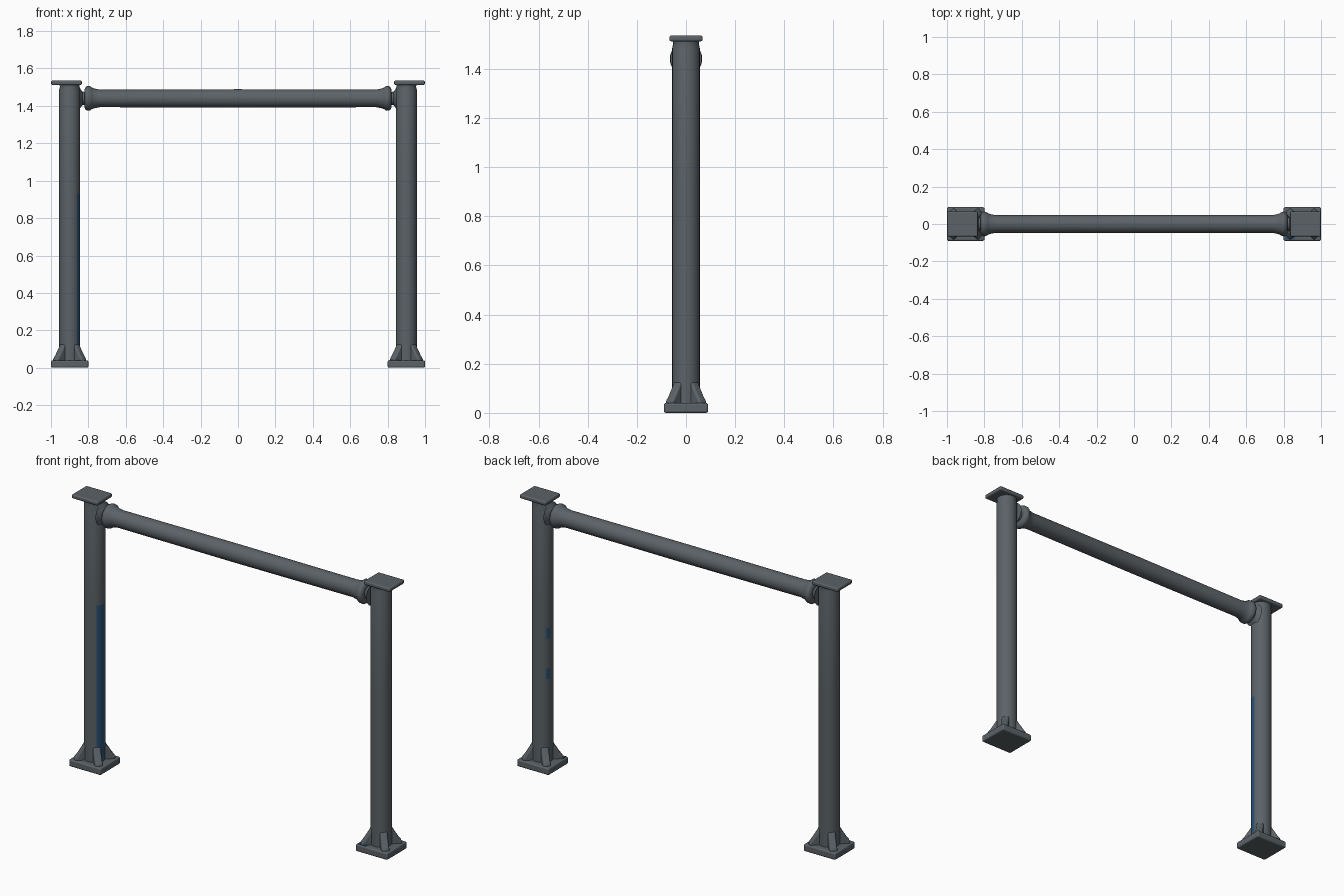
import bpy, bmesh, math
from mathutils import Matrix, Vector

if "Cube" in bpy.data.objects:
    bpy.data.objects.remove(bpy.data.objects["Cube"])


def material(name, rgb):
    m = bpy.data.materials.new(name)
    m.diffuse_color = (*rgb, 1)
    m.use_nodes = True
    m.node_tree.nodes["Principled BSDF"].inputs["Base Color"].default_value = m.diffuse_color
    return m


STEEL = material("dark steel", (0.105, 0.122, 0.135))
BLUE = material("worn blue paint", (0.025, 0.09, 0.19))


def finish(name, bm, bevel=0, matrix=None):
    bmesh.ops.recalc_face_normals(bm, faces=bm.faces)
    if matrix:
        bm.transform(matrix)
    me = bpy.data.meshes.new(name)
    bm.to_mesh(me)
    bm.free()
    me.materials.append(STEEL)
    me.materials.append(BLUE)
    ob = bpy.data.objects.new(name, me)
    bpy.context.collection.objects.link(ob)
    if bevel:
        mod = ob.modifiers.new("soft edges", 'BEVEL')
        mod.width, mod.segments, mod.limit_method = bevel, 3, 'ANGLE'
    bpy.ops.object.select_all(action='DESELECT')
    ob.select_set(True)
    bpy.context.view_layer.objects.active = ob
    bpy.ops.object.shade_smooth_by_angle(angle=math.radians(40))
    return ob


def lathe(name, profile, matrix, paint=None, n=48):
    """Revolve (radius, height) points round z and cap both ends."""
    bm = bmesh.new()
    rings = [[bm.verts.new((r * math.cos(2 * math.pi * i / n),
                            r * math.sin(2 * math.pi * i / n), z))
              for i in range(n)] for r, z in profile]
    for a, b in zip(rings, rings[1:]):
        for i in range(n):
            j = (i + 1) % n
            f = bm.faces.new((a[i], a[j], b[j], b[i]))
            c = f.calc_center_median()
            if paint and paint(math.degrees(math.atan2(c.y, c.x)), c.z):
                f.material_index = 1
    bm.faces.new(rings[0])
    bm.faces.new(rings[-1])
    return finish(name, bm, 0, matrix)


def box(name, lo, hi, bevel, index=0):
    lo, hi = Vector(lo), Vector(hi)
    bm = bmesh.new()
    bmesh.ops.create_cube(bm, size=1)
    size = hi - lo
    bm.transform(Matrix.Translation((lo + hi) / 2) @ Matrix.Diagonal((*size, 1)))
    for f in bm.faces:
        f.material_index = index
    return finish(name, bm, bevel)


def rib(name, x, angle):
    """Sloping foot gusset, extruded across its width."""
    side = [(0.03, 0.03), (0.106, 0.03), (0.106, 0.048), (0.09, 0.068),
            (0.07, 0.1), (0.052, 0.13), (0.03, 0.13)]
    bm = bmesh.new()
    a = [bm.verts.new((r, -0.02, z)) for r, z in side]
    b = [bm.verts.new((r, 0.02, z)) for r, z in side]
    bm.faces.new(a)
    bm.faces.new(b)
    for i in range(len(a)):
        j = (i + 1) % len(a)
        bm.faces.new((a[i], a[j], b[j], b[i]))
    place = Matrix.Translation((x, 0, 0)) @ Matrix.Rotation(math.radians(angle), 4, 'Z')
    finish(name, bm, 0.009, place)


# Paint patches: a long strip on the left post, two chips on the right post
def left_paint(a, z):
    return -46 < a < 4 and 0.05 < z < 0.93


def right_paint(a, z):
    return 140 < a < 170 and (0.51 < z < 0.57 or 0.74 < z < 0.80)


HEIGHTS = [0.02, 0.1, 0.51, 0.57, 0.74, 0.80, 0.93, 1.485]

for s, side, paint in ((-1, "left", left_paint), (1, "right", right_paint)):
    x = 0.9 * s
    # Post with slightly narrowed top under the cap
    lathe(side + "_post",
          [(0.056, z) for z in HEIGHTS] + [(0.052, 1.502), (0.056, 1.52)],
          Matrix.Translation((x, 0, 0)), paint)
    # Foot plate and its four corner gussets
    box(side + "_foot_plate", (x - 0.1, -0.09, 0), (x + 0.1, 0.09, 0.04), 0.008)
    for k, angle in enumerate((42, 138, 222, 318)):
        rib(f"{side}_foot_gusset_{k + 1}", x, angle)
    # Cap plate, shifted slightly outward
    c = 0.917 * s
    box(side + "_cap_plate", (c - 0.082, -0.067, 1.512), (c + 0.082, 0.067, 1.535), 0.007)

# Painted chip on the inner front corner of the right foot
box("foot_paint_chip", (0.81, -0.082, 0.037), (0.86, -0.055, 0.042), 0, 1)

# Crossbar with flared collars and necks: half profile mirrored along x
half = [(0.064, -0.85), (0.05, -0.842), (0.036, -0.832), (0.035, -0.82),
        (0.05, -0.82), (0.061, -0.814), (0.066, -0.804), (0.065, -0.79),
        (0.058, -0.782), (0.052, -0.765), (0.047, -0.74)]
profile = half + [(0.049, 0)] + [(r, -z) for r, z in reversed(half)]
lathe("crossbar", profile,
      Matrix.Translation((0, 0, 1.44)) @ Matrix.Rotation(math.pi / 2, 4, 'Y'))
